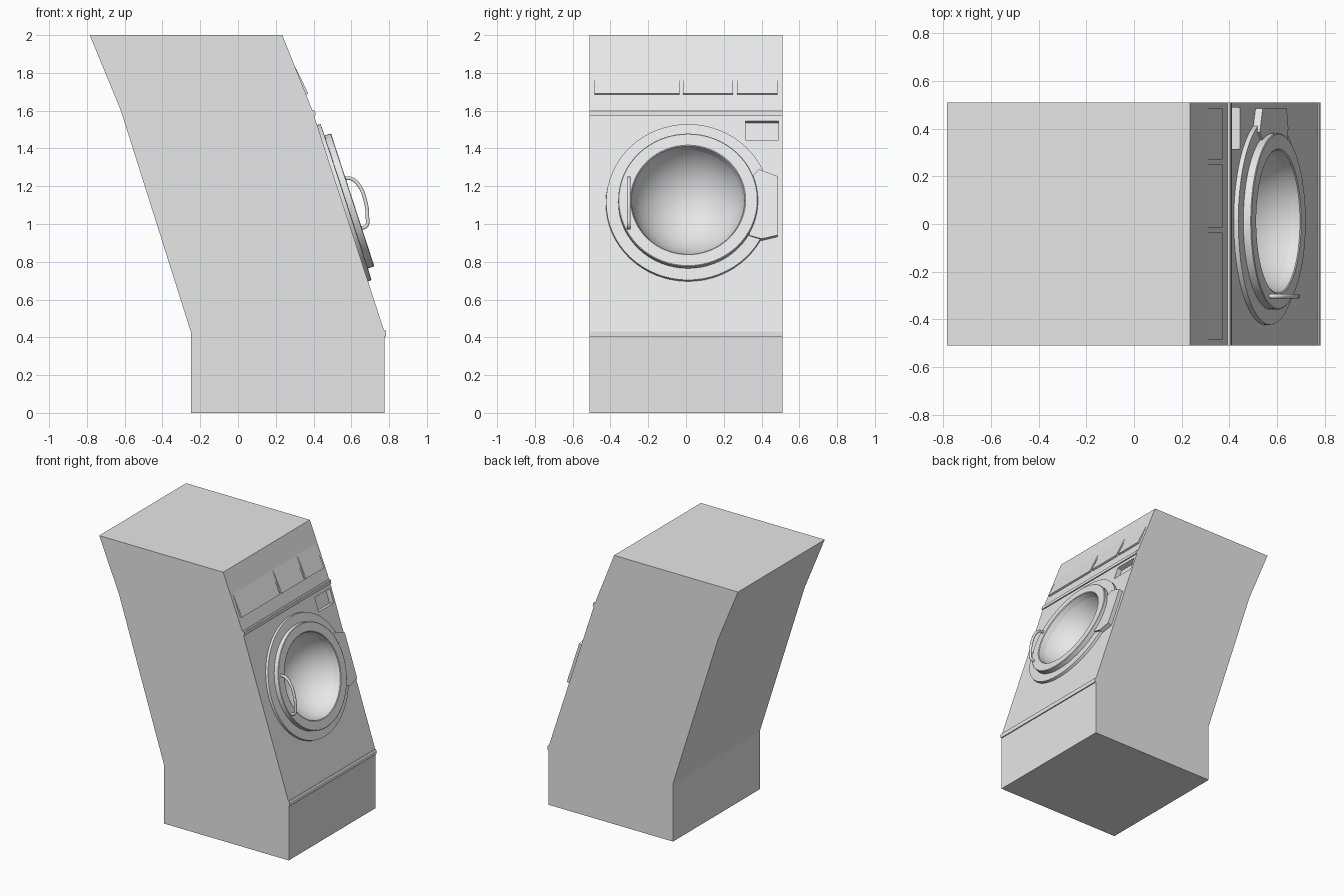
import bpy, bmesh
from math import pi, cos, sin, atan2, atan, radians
from mathutils import Matrix, Vector

cube = bpy.data.objects.get("Cube")
if cube:
    bpy.data.objects.remove(cube, do_unlink=True)

WHITE = (0.8, 0.8, 0.8, 1)
mat = bpy.data.materials.new("white enamel")
mat.use_nodes = True
mat.diffuse_color = WHITE
mat.node_tree.nodes["Principled BSDF"].inputs["Base Color"].default_value = WHITE


def frame(x, z, slope):
    """Frame on a leaning panel: local x runs sideways, y up the panel, z outward."""
    a = atan(slope)
    u, v, n = Vector((0, 1, 0)), Vector((-sin(a), 0, cos(a))), Vector((cos(a), 0, sin(a)))
    m = Matrix((u, v, n)).transposed().to_4x4()
    m.translation = (x, 0, z)
    return m


LEAN, TOP_LEAN = 0.326, 0.4075
DOOR = frame(0.553, 1.11, LEAN)
TOP = frame(0.394, 1.6, TOP_LEAN)
UP = cos(atan(LEAN))


def finish(name, bm, matrix=None, smooth=False):
    if matrix:
        bmesh.ops.transform(bm, matrix=matrix, verts=bm.verts)
    me = bpy.data.meshes.new(name)
    bm.to_mesh(me)
    bm.free()
    me.materials.append(mat)
    ob = bpy.data.objects.new(name, me)
    bpy.context.collection.objects.link(ob)
    bpy.ops.object.select_all(action="DESELECT")
    bpy.context.view_layer.objects.active = ob
    ob.select_set(True)
    if smooth:
        bpy.ops.object.shade_smooth_by_angle(angle=radians(35))
    return ob


def prism(name, points, offset, matrix=None):
    """Extrude a closed outline by an offset vector."""
    bm = bmesh.new()
    face = bm.faces.new([bm.verts.new(p) for p in points])
    ext = bmesh.ops.extrude_face_region(bm, geom=[face], use_keep_orig=True)
    bmesh.ops.translate(bm, vec=offset,
                        verts=[g for g in ext["geom"] if isinstance(g, bmesh.types.BMVert)])
    bmesh.ops.recalc_face_normals(bm, faces=bm.faces)
    return finish(name, bm, matrix)


def across(name, profile, y0, y1):
    """Extrude an x-z profile from y0 to y1."""
    return prism(name, [(x, y0, z) for x, z in profile], (0, y1 - y0, 0))


def lathe(name, profile, matrix, segs=64):
    """Spin (radius, height) points about the panel's outward axis."""
    bm = bmesh.new()
    rings = []
    for r, h in profile:
        if r < 1e-5:
            rings.append([bm.verts.new((0, 0, h))] * segs)
        else:
            rings.append([bm.verts.new((r * cos(2 * pi * i / segs), r * sin(2 * pi * i / segs), h))
                          for i in range(segs)])
    for a, b in zip(rings, rings[1:]):
        for i in range(segs):
            j = (i + 1) % segs
            bm.faces.new(list(dict.fromkeys((a[i], a[j], b[j], b[i]))))
    return finish(name, bm, matrix, True)


# Cabinet: upright base, leaning middle, steeper top
WIDE = 0.51
cabinet = across("cabinet", [(-0.25, 0), (0.775, 0), (0.775, 0.43), (0.394, 1.6), (0.235, 2),
                             (-0.785, 2), (-0.62, 1.6), (-0.25, 0.43)], -WIDE, WIDE)

# Cut the drum opening and the coin recess
door_axis = DOOR @ Matrix.Translation((0.011, 0, 0))
drum_cut = lathe("drum_cutter", [(0, -0.25), (0.296, -0.25), (0.296, 0.1), (0, 0.1)], door_axis)
v0, v1 = (1.445 - 1.11) / UP, (1.545 - 1.11) / UP
recess_cut = prism("recess_cutter", [(0.315, v0, -0.035), (0.49, v0, -0.035),
                                     (0.49, v1, -0.035), (0.315, v1, -0.035)], (0, 0, 0.1), DOOR)
for cutter in (drum_cut, recess_cut):
    cutter.hide_render = True
    mod = cabinet.modifiers.new("cut", "BOOLEAN")
    mod.operation, mod.solver, mod.object = "DIFFERENCE", "EXACT", cutter
    bpy.context.view_layer.objects.active = cabinet
    bpy.ops.object.modifier_apply(modifier=mod.name)
    bpy.data.objects.remove(cutter, do_unlink=True)

# Door: low flange, raised ring, and a concave bowl
lathe("door_flange", [(0.436, -0.005), (0.434, 0.02), (0.36, 0.022)], door_axis)
rim, depth, lip = 0.29, 0.2, 0.013
radius = (rim ** 2 + depth ** 2) / (2 * depth)
half = atan2(rim, radius - depth)
STEPS = 16
bowl = [(radius * sin(half * (1 - i / STEPS)),
         lip - depth + radius * (1 - cos(half * (1 - i / STEPS)))) for i in range(STEPS + 1)]
lathe("door_ring", [(0.37, 0), (0.37, 0.054), (0.366, 0.057), (0.305, 0.057), (0.3, 0.053),
                    (0.29, lip)], door_axis)
lathe("door_bowl", bowl, door_axis)

# Hinge cover beside the door
hinge = [(0.33, 1.22), (0.386, 1.28), (0.485, 1.243), (0.485, 0.932), (0.40, 0.912), (0.335, 0.93)]
prism("hinge_cover", [(y, (z - 1.11) / UP, -0.005) for y, z in hinge], (0, 0, 0.037), DOOR)

# Curved door handle
curve = bpy.data.curves.new("door_handle", "CURVE")
curve.dimensions = "3D"
curve.bevel_depth, curve.bevel_resolution, curve.resolution_u = 0.01, 3, 6
curve.use_fill_caps = True
path = [(0.555, 1.24), (0.6, 1.24), (0.64, 1.205), (0.675, 1.12), (0.685, 1.04), (0.68, 0.99),
        (0.635, 0.975)]
spline = curve.splines.new("BEZIER")
spline.bezier_points.add(len(path) - 1)
for point, (x, z) in zip(spline.bezier_points, path):
    point.co = (x, -0.303, z)
    point.handle_left_type = point.handle_right_type = "AUTO"
curve.materials.append(mat)
bpy.context.collection.objects.link(bpy.data.objects.new("door_handle", curve))

# Trim strips above and below the door panel
across("upper_trim", [(0.38, 1.575), (0.411, 1.575), (0.408, 1.598), (0.402, 1.603), (0.38, 1.603)],
       -WIDE, WIDE)
across("lower_trim", [(0.75, 0.405), (0.783, 0.405), (0.783, 0.432), (0.778, 0.44), (0.75, 0.44)],
       -WIDE, WIDE)

# Wedge-shaped control panels on the top section
top_up = cos(atan(TOP_LEAN))
low, high = 0.085 / top_up, 0.27 / top_up
for name, y0, y1 in (("right", -0.485, -0.035), ("middle", -0.015, 0.25), ("left", 0.27, 0.485)):
    prism(name + "_control_panel", [(y0, low, -0.005), (y0, low, 0.014), (y0, high, 0.0005),
                                    (y0, high, -0.005)], (y1 - y0, 0, 0), TOP)
